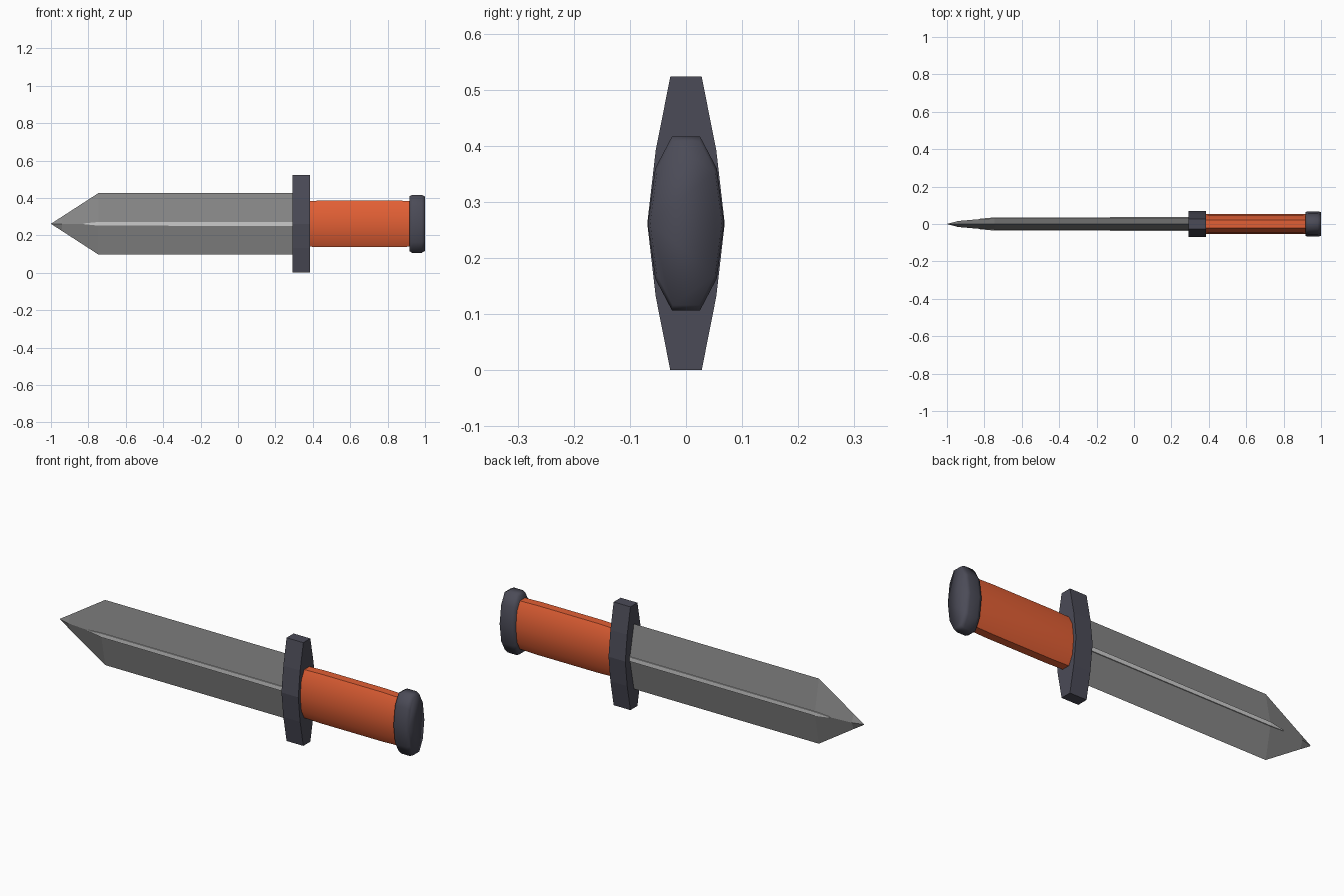
import bpy, bmesh, math

if "Cube" in bpy.data.objects:
    bpy.data.objects.remove(bpy.data.objects["Cube"])

CZ = 0.2615  # height of the dagger's long axis


def material(name, rgb):
    m = bpy.data.materials.new(name)
    m.diffuse_color = (*rgb, 1)
    m.use_nodes = True
    m.node_tree.nodes["Principled BSDF"].inputs["Base Color"].default_value = m.diffuse_color
    return m


STEEL = material("steel_grey", (0.24, 0.24, 0.24))
SHINE = material("light_steel", (0.60, 0.60, 0.60))
DARK = material("dark_slate", (0.07, 0.07, 0.095))
ORANGE = material("orange_grip", (0.76, 0.115, 0.035))


def loft(name, rings, mat, smooth=None):
    """Skin a list of equal-length point rings and cap both ends."""
    bm = bmesh.new()
    loops = [[bm.verts.new(p) for p in ring] for ring in rings]
    n = len(loops[0])
    for a, b in zip(loops, loops[1:]):
        for i in range(n):
            j = (i + 1) % n
            bm.faces.new((a[i], a[j], b[j], b[i]))
    bm.faces.new(loops[0])
    bm.faces.new(loops[-1])
    bmesh.ops.remove_doubles(bm, verts=bm.verts, dist=1e-5)
    bmesh.ops.recalc_face_normals(bm, faces=bm.faces)
    me = bpy.data.meshes.new(name)
    bm.to_mesh(me)
    bm.free()
    me.materials.append(mat)
    ob = bpy.data.objects.new(name, me)
    bpy.context.collection.objects.link(ob)
    if smooth:
        bpy.ops.object.select_all(action='DESELECT')
        ob.select_set(True)
        bpy.context.view_layer.objects.active = ob
        bpy.ops.object.shade_smooth_by_angle(angle=math.radians(smooth))
    return ob


def section(x, quarter, s=1.0):
    """Mirror (y, dz) points, from top to side, into a closed ring at x."""
    right = quarter + [(y, -z) for y, z in quarter[-2::-1]]
    ring = right + [(-y, z) for y, z in right[::-1] if y > 1e-6]
    # the side point is mirrored too, so every ring stays closed and even
    return [(x, y * s, CZ + z * s) for y, z in ring]


# Blade: diamond section tapering to the tip
def diamond(x, y, z):
    return [(x, 0, CZ + z), (x, y, CZ), (x, 0, CZ - z), (x, -y, CZ)]


loft("blade", [diamond(-1.0, 0.0005, 0.0005),
               diamond(-0.94, 0.016, 0.165 * 0.06 / 0.255),
               diamond(-0.745, 0.033, 0.165),
               diamond(0.30, 0.034, 0.165)], STEEL)

# Bright ridge strip showing on both faces of the blade
loft("ridge_strip", [[(x, sy * y, CZ + sz * z) for sy, sz in
                      ((-1, -1), (-1, 1), (1, 1), (1, -1))]
                     for x, y, z in ((-0.825, 0.028, 0.002),
                                     (-0.745, 0.0355, 0.010),
                                     (0.30, 0.0365, 0.011))], SHINE)

# Cross guard
GUARD = [(0.028, 0.2615), (0.054, 0.130), (0.069, 0)]
loft("cross_guard", [section(0.292, GUARD), section(0.386, GUARD)], DARK)

# Grip, swelling slightly in the middle
GRIP = [(0.021, 0.125), (0.045, 0.080), (0.054, 0)]
loft("grip", [section(x, GRIP, s) for x, s in
              ((0.37, 0.975), (0.48, 1.0), (0.82, 1.0), (0.93, 0.975))],
     ORANGE, 60)

# Pommel with softened ends
POMMEL = [(0.025, 0.155), (0.055, 0.098), (0.068, 0)]
loft("pommel", [section(x, POMMEL, s) for x, s in
                ((0.917, 0.95), (0.932, 1.0), (0.982, 1.0), (1.0, 0.94))],
     DARK, 80)
